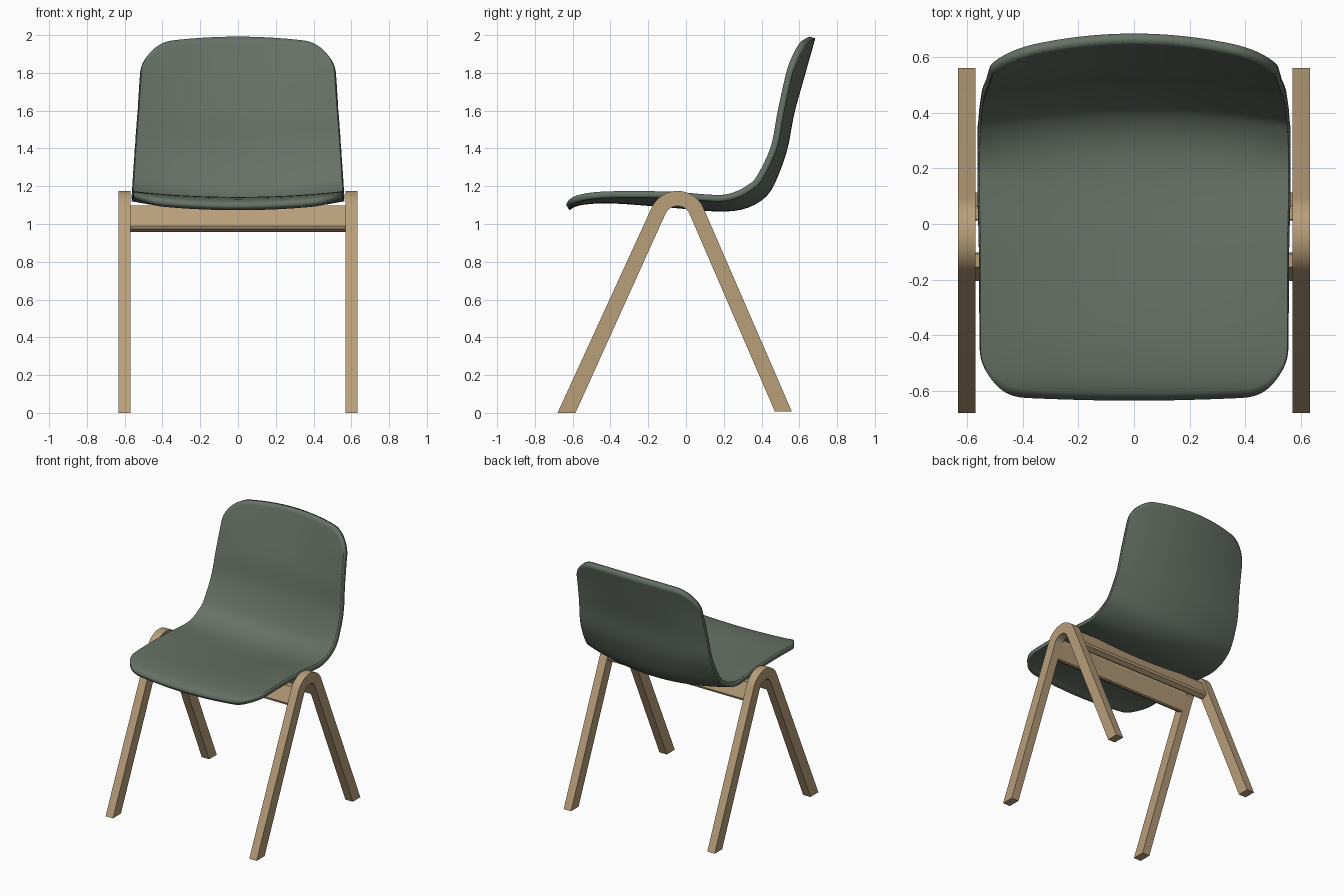
import bpy, bmesh, math
from mathutils import Vector

if "Cube" in bpy.data.objects:
    bpy.data.objects.remove(bpy.data.objects["Cube"], do_unlink=True)


def material(name, color):
    mat = bpy.data.materials.new(name)
    mat.use_nodes = True
    mat.diffuse_color = color
    mat.node_tree.nodes["Principled BSDF"].inputs["Base Color"].default_value = color
    return mat


shell_green = material("grey_green_shell", (0.133, 0.165, 0.131, 1))
wood = material("pale_wood", (0.48, 0.342, 0.195, 1))


def add_object(name, bm, mat):
    bmesh.ops.recalc_face_normals(bm, faces=bm.faces)
    return finish(name, bm, mat)


def finish(name, bm, mat):
    mesh = bpy.data.meshes.new(name)
    bm.to_mesh(mesh)
    bm.free()
    mesh.materials.append(mat)
    obj = bpy.data.objects.new(name, mesh)
    bpy.context.collection.objects.link(obj)
    return obj


def smooth(obj, angle):
    bpy.ops.object.select_all(action="DESELECT")
    obj.select_set(True)
    bpy.context.view_layer.objects.active = obj
    bpy.ops.object.shade_smooth_by_angle(angle=math.radians(angle))


def extrude_profile(name, profile, x0, x1, mat):
    """Extrude a closed side profile (y, z) from x0 to x1."""
    bm = bmesh.new()
    face = bm.faces.new([bm.verts.new((x0, y, z)) for y, z in profile])
    result = bmesh.ops.extrude_face_region(bm, geom=[face])
    verts = [v for v in result["geom"] if isinstance(v, bmesh.types.BMVert)]
    bmesh.ops.translate(bm, verts=verts, vec=(x1 - x0, 0, 0))
    return add_object(name, bm, mat)


# Bent wooden leg frames: an upside-down V with a round top
MID_Y, ARCH_Z = -0.045, 1.025
lean = math.radians(24.8)


def arch(radius, steps=20):
    points = []
    for i in range(steps + 1):
        a = math.pi - lean - (math.pi - 2 * lean) * i / steps
        points.append((MID_Y + radius * math.cos(a), ARCH_Z + radius * math.sin(a)))
    return points


leg_profile = ([(-0.68, 0)] + arch(0.15) + [(0.56, 0.008), (0.47, 0.008)]
               + arch(0.07)[::-1] + [(-0.585, 0)])
for side, sign in (("left", 1), ("right", -1)):
    frame = extrude_profile(side + "_leg_frame", leg_profile, 0.57 * sign, 0.632 * sign, wood)
    smooth(frame, 20)

# Sloping rails under the seat, following the lean of the legs
rail = [(-0.155, 1.097), (-0.204, 0.99), (-0.198, 0.974), (-0.164, 0.957),
        (-0.15, 0.963), (-0.102, 1.068), (-0.107, 1.097)]
for name, flip in (("front_rail", False), ("back_rail", True)):
    profile = [(2 * MID_Y - y if flip else y, z) for y, z in rail]
    extrude_profile(name, profile, -0.572, 0.572, wood)

# Shell centre line from front lip to top: y, z, edge lift, half width
stations = [Vector(p) for p in (
    (-0.635, 1.102, 0.02, 0.55), (-0.57, 1.132, 0.025, 0.55),
    (-0.4, 1.143, 0.03, 0.552), (-0.1, 1.122, 0.05, 0.552),
    (0.1, 1.104, 0.053, 0.556), (0.2, 1.1, 0.055, 0.556),
    (0.29, 1.11, 0.068, 0.555), (0.37, 1.145, 0.075, 0.553),
    (0.43, 1.21, 0.07, 0.55), (0.5, 1.39, 0.055, 0.54),
    (0.54, 1.59, 0.055, 0.525), (0.595, 1.79, 0.065, 0.51),
    (0.652, 1.992, 0.06, 0.495))]


def dense_spline(pts, steps=12):
    out = []
    for i in range(len(pts) - 1):
        b, c = pts[i], pts[i + 1]
        a = pts[i - 1] if i else 2 * b - c
        d = pts[i + 2] if i + 2 < len(pts) else 2 * c - b
        for k in range(steps):
            t = k / steps
            out.append(b + (c - a) * (t / 2) + (a - 2.5 * b + 2 * c - d / 2) * t ** 2
                       + (3 * b - a - 3 * c + d) * (t ** 3 / 2))
    return out + [pts[-1]]


line = dense_spline(stations)
lengths = [0.0]
for p, q in zip(line, line[1:]):
    lengths.append(lengths[-1] + (q.xy - p.xy).length)
total = lengths[-1]


def sample(s):
    s = min(max(s, 0), total)
    i = next(k for k in range(1, len(line)) if lengths[k] >= s)
    return line[i - 1].lerp(line[i], (s - lengths[i - 1]) / (lengths[i] - lengths[i - 1]))


def shell_point(u, s):
    p = sample(s)
    tangent = (sample(s + 0.03).xy - sample(s - 0.03).xy).normalized()
    lift = p[2] * u * u
    return (u * p[3], p[0] - tangent.y * lift, p[1] + tangent.x * lift)


def end_trim(u, width, radius, crown):
    """Distance trimmed from an end, giving a crowned edge with round corners."""
    over = max(0, abs(u) * width - (width - radius))
    return crown * u * u + radius - math.sqrt(max(0, radius ** 2 - over ** 2))


COLS, ROWS = 48, 56
bm = bmesh.new()
grid = []
for c in range(COLS + 1):
    u = math.sin((c / COLS - 0.5) * math.pi)
    start = end_trim(u, 0.55, 0.16, 0.035)
    end = total - end_trim(u, 0.5, 0.15, 0.06)
    grid.append([bm.verts.new(shell_point(u, start + (end - start) * r / ROWS))
                 for r in range(ROWS + 1)])
for c in range(COLS):
    for r in range(ROWS):
        bm.faces.new((grid[c][r], grid[c + 1][r], grid[c + 1][r + 1], grid[c][r + 1]))
shell = finish("seat_shell", bm, shell_green)
solid = shell.modifiers.new("Thickness", "SOLIDIFY")
solid.thickness = 0.034
solid.offset = -1
smooth(shell, 40)
